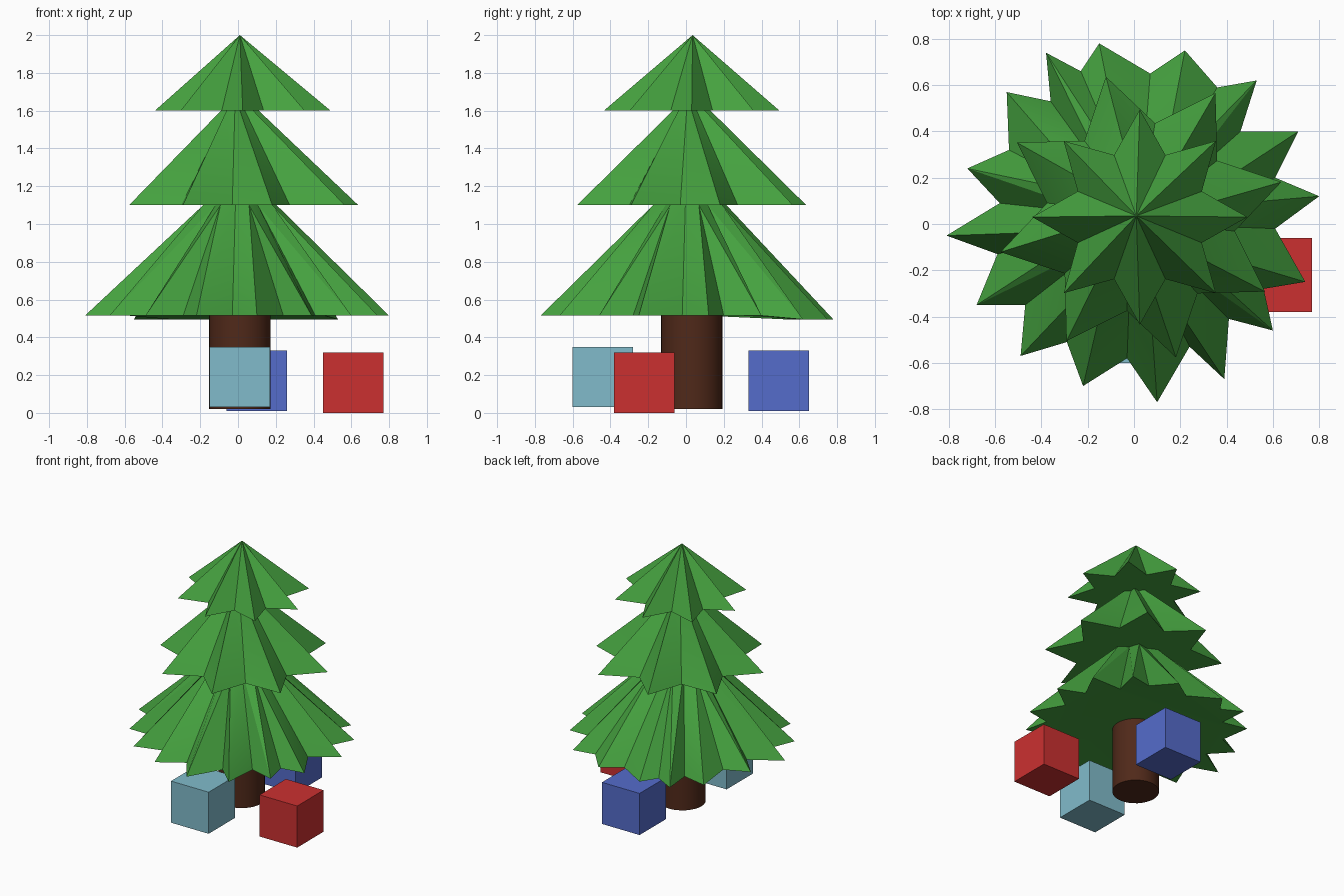
import bpy, bmesh
from math import cos, sin, radians

if "Cube" in bpy.data.objects:
    bpy.data.objects.remove(bpy.data.objects["Cube"])


def material(name, rgb):
    m = bpy.data.materials.new(name)
    m.diffuse_color = (*rgb, 1)
    m.use_nodes = True
    m.node_tree.nodes["Principled BSDF"].inputs["Base Color"].default_value = m.diffuse_color
    return m


def star(center, z, n, tip, valley, phase):
    # Ring of 2n points alternating between tip and valley radius
    pts = []
    for i in range(2 * n):
        a = radians(phase + i * 180 / n)
        r = valley if i % 2 else tip
        pts.append((center[0] + r * cos(a), center[1] + r * sin(a), z))
    return pts


def tier(name, top, bottom, mat):
    # Skirt of needles: bottom has a whole multiple of the top's points
    bm = bmesh.new()
    t = [bm.verts.new(p) for p in top]
    b = [bm.verts.new(p) for p in bottom]
    k, n = len(b) // len(t), len(t)
    for i in range(n):
        strip = [b[(i * k + j) % len(b)] for j in range(k + 1)]
        for p, q in zip(strip, strip[1:]):
            bm.faces.new((t[i], p, q))
        if n > 1:
            bm.faces.new((t[i], strip[-1], t[(i + 1) % n]))
    bm.faces.new(b[::-1])
    bmesh.ops.triangulate(bm, faces=[f for f in bm.faces if len(f.verts) > 4])
    bmesh.ops.recalc_face_normals(bm, faces=bm.faces)
    me = bpy.data.meshes.new(name)
    bm.to_mesh(me)
    bm.free()
    ob = bpy.data.objects.new(name, me)
    bpy.context.collection.objects.link(ob)
    me.materials.append(mat)
    return ob


def smooth(ob):
    bpy.ops.object.select_all(action='DESELECT')
    ob.select_set(True)
    bpy.context.view_layer.objects.active = ob
    bpy.ops.object.shade_smooth_by_angle(angle=radians(30))


green = material("needles", (0.06, 0.36, 0.05))

# Foliage: pointed top, twisted middle, wide ragged bottom
tier("top_tier", [(0.01, 0.035, 2.0)],
     star((0.025, 0.03), 1.6, 8, 0.465, 0.29, 0), green)
smooth(tier("middle_tier", star((0.01, 0.03), 1.6, 8, 0.10, 0.07, 0),
            star((0.03, 0.03), 1.1, 8, 0.625, 0.41, 14), green))

skirt = [(.80, .12), (.61, .20), (.71, .40), (.46, .40), (.53, .62), (.36, .59),
         (.22, .75), (.07, .65), (-.15, .78), (-.23, .66), (-.38, .74), (-.36, .53),
         (-.55, .57), (-.54, .32), (-.72, .24), (-.58, .09), (-.81, -.05), (-.59, -.13),
         (-.68, -.35), (-.47, -.35), (-.49, -.57), (-.29, -.51), (-.22, -.70), (-.03, -.58),
         (.10, -.77), (.24, -.53), (.39, -.67), (.41, -.41), (.60, -.46), (.56, -.28),
         (.74, -.25), (.61, -.02)]
smooth(tier("bottom_tier", star((0.01, 0.02), 1.1, 8, 0.20, 0.16, 14),
            [(x, y, 0.495 if y > 0.5 else 0.515) for x, y in skirt], green))

# Trunk
bpy.ops.mesh.primitive_cylinder_add(vertices=32, radius=0.163, depth=0.5,
                                    location=(0.01, 0.03, 0.27))
trunk = bpy.context.object
trunk.name = "trunk"
trunk.data.materials.append(material("bark", (0.08, 0.022, 0.01)))
smooth(trunk)

# Gift boxes
for name, loc, rgb in (
        ("red_box", (0.61, -0.22, 0.16), (0.6, 0.03, 0.03)),
        ("blue_box", (0.10, 0.49, 0.17), (0.09, 0.15, 0.6)),
        ("teal_box", (0.01, -0.44, 0.19), (0.22, 0.5, 0.6))):
    bpy.ops.mesh.primitive_cube_add(size=0.32, location=loc)
    box = bpy.context.object
    box.name = name
    box.data.materials.append(material(name, rgb))
